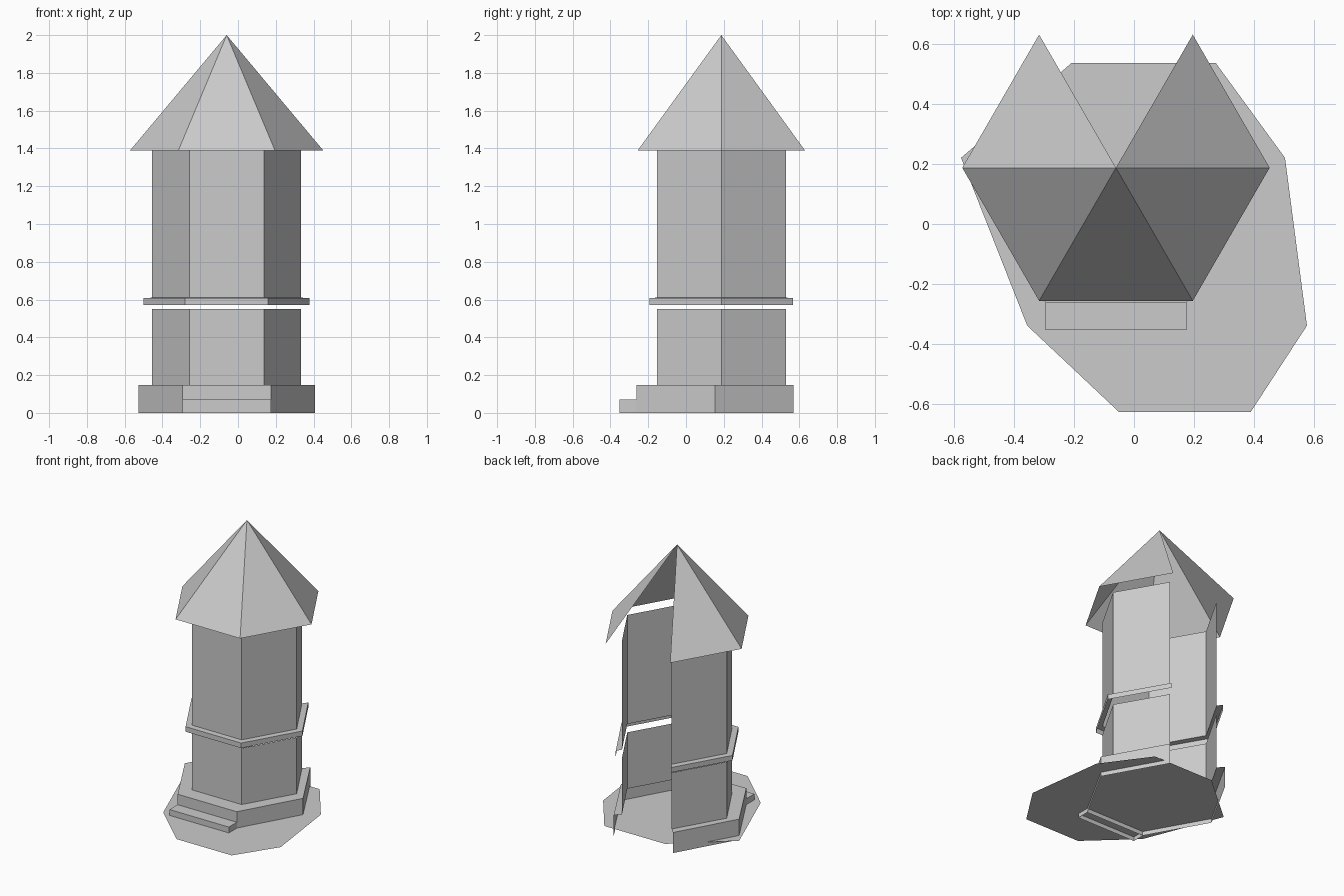
import bpy
import math

if "Cube" in bpy.data.objects:
    bpy.data.objects.remove(bpy.data.objects["Cube"])

CX, CY = -0.06, 0.187          # tower axis
SIDES = 6

stone = bpy.data.materials.new("stone_grey")
stone.diffuse_color = (0.6, 0.6, 0.6, 1)
stone.use_nodes = True
stone.node_tree.nodes["Principled BSDF"].inputs["Base Color"].default_value = stone.diffuse_color


def make(name, verts, faces):
    mesh = bpy.data.meshes.new(name)
    mesh.from_pydata(verts, [], faces)
    mesh.materials.append(stone)
    obj = bpy.data.objects.new(name, mesh)
    bpy.context.collection.objects.link(obj)
    return obj


def open_hexagon(name, rings):
    """Skin rings of (radius, z, centre y, y stretch); the back side stays open."""
    verts, faces = [], []
    for r, z, cy, sy in rings:
        for i in range(SIDES):
            a = math.radians(120 + 60 * i)
            verts.append((CX + r * math.cos(a), cy + sy * r * math.sin(a), z))
    for k in range(len(rings) - 1):
        for i in range(SIDES - 1):
            a = k * SIDES + i
            faces.append((a, a + 1, a + 1 + SIDES, a + SIDES))
    return make(name, verts, faces)


# Base plinth with its top ledge running in to the wall
open_hexagon("base", [(0.468, 0, 0.153, 1.025), (0.468, 0.147, 0.153, 1.025),
                      (0.394, 0.147, CY, 1)])

# Lower and upper walls
open_hexagon("lower_wall", [(0.394, 0.147, CY, 1), (0.394, 0.55, CY, 1)])
open_hexagon("upper_wall", [(0.394, 0.61, CY, 1), (0.394, 1.39, CY, 1)])

# Projecting band with its ledge
open_hexagon("band", [(0.439, 0.572, CY, 1), (0.439, 0.608, CY, 1),
                      (0.394, 0.61, CY, 1)])

# Pointed roof, one triangle per side
eave = [(CX + 0.511 * math.cos(math.radians(120 + 60 * i)),
         CY + 0.511 * math.sin(math.radians(120 + 60 * i)), 1.39)
        for i in range(SIDES)]
make("roof", eave + [(CX, CY, 2.0)],
     [(i, i + 1, SIDES) for i in range(SIDES - 1)])

# Front step: front, top and two ends
x0, x1, yf, yb, h = -0.295, 0.175, -0.353, -0.262, 0.072
make("front_step",
     [(x0, yb, 0), (x0, yf, 0), (x1, yf, 0), (x1, yb, 0),
      (x0, yb, h), (x0, yf, h), (x1, yf, h), (x1, yb, h)],
     [(0, 1, 5, 4), (1, 2, 6, 5), (2, 3, 7, 6), (4, 5, 6, 7)])

# Square window panel on the front wall
yw = CY - 0.394 * math.cos(math.pi / 6) - 0.002
make("window", [(-0.164, yw, 1.005), (0.042, yw, 1.005),
                (0.042, yw, 1.207), (-0.164, yw, 1.207)], [(0, 1, 2, 3)])

# Irregular paved ground sheet
outline = [(-0.05, -0.625), (0.388, -0.625), (0.575, -0.338), (0.502, 0.22),
           (0.272, 0.535), (-0.208, 0.535), (-0.575, 0.22), (-0.355, -0.338)]
make("paving", [(x, y, 0.03) for x, y in outline], [tuple(range(8))])
